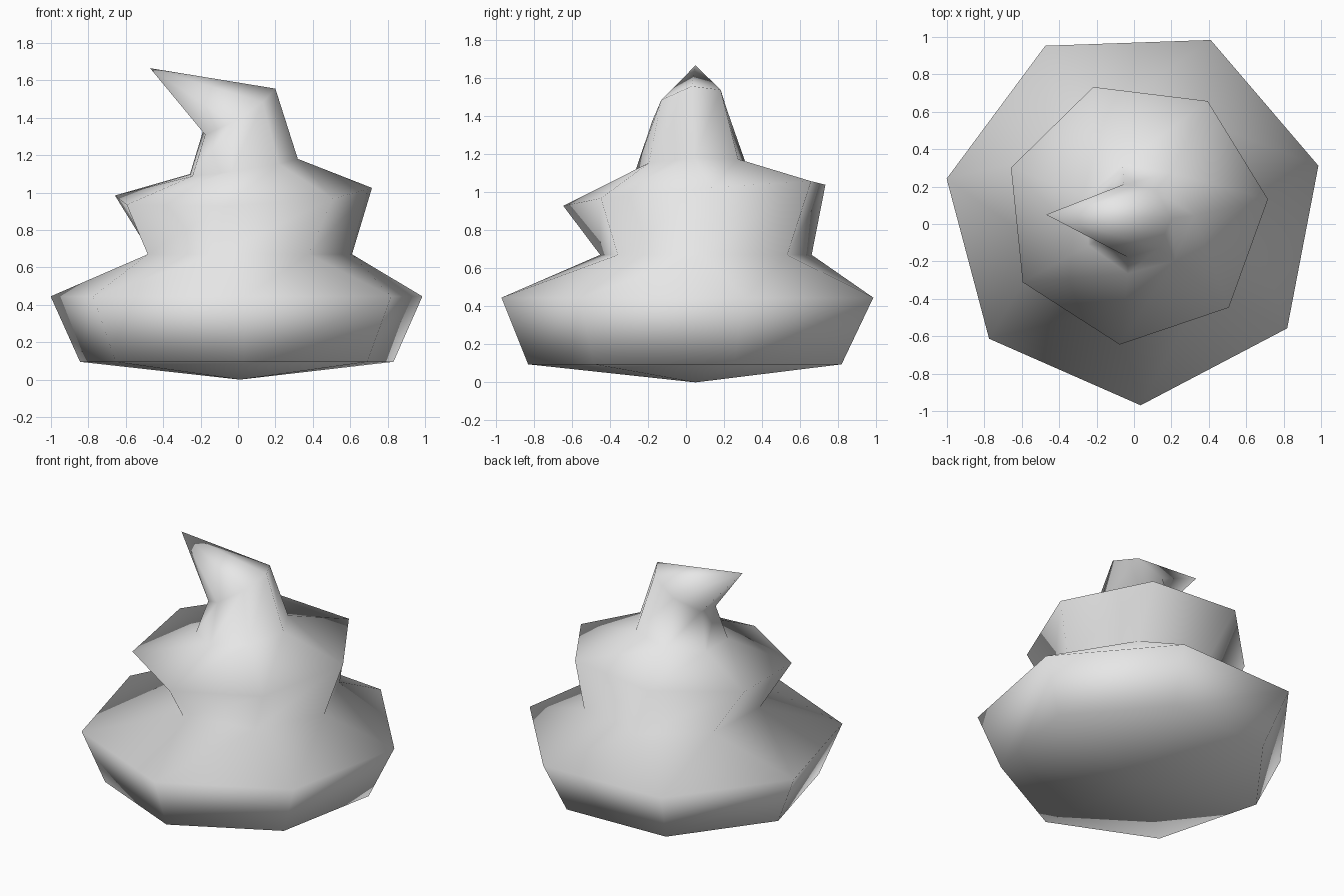
import bpy
import bmesh
from math import cos, sin, radians, tau

SIDES = 7

cube = bpy.data.objects.get("Cube")
if cube:
    bpy.data.objects.remove(cube, do_unlink=True)

grey = bpy.data.materials.new("plain_grey")
grey.use_nodes = True
grey.diffuse_color = (0.8, 0.8, 0.8, 1)
grey.node_tree.nodes["Principled BSDF"].inputs["Base Color"].default_value = (0.8, 0.8, 0.8, 1)


def ring(bm, centre, radius, start, tilt=(0, 0)):
    """Seven-sided loop of vertices; tilt raises z along x and y."""
    cx, cy, cz = centre
    verts = []
    for i in range(SIDES):
        a = radians(start) + tau * i / SIDES
        x, y = cx + radius * cos(a), cy + radius * sin(a)
        verts.append(bm.verts.new((x, y, cz + tilt[0] * x + tilt[1] * y)))
    return verts


def fan(bm, loop, point):
    """Close a loop with triangles to one point."""
    apex = bm.verts.new(point)
    for i in range(SIDES):
        bm.faces.new((loop[i], loop[(i + 1) % SIDES], apex))


bm = bmesh.new()

# Stacked coils, each a wide rim above a narrow waist
loops = [
    ring(bm, (0, 0.03, 0.095), 0.86, -88),                   # foot
    ring(bm, (0, 0.05, 0.445), 1.02, -88),                   # lower rim
    ring(bm, (0.04, 0.1, 0.67), 0.57, -105),                 # lower waist
    ring(bm, (0.01, 0.06, 0.985), 0.71, -97, (0.04, 0.085)),  # upper rim
    ring(bm, (0.02, 0.03, 1.13), 0.3, -100, (0.15, 0.05)),   # upper waist
    ring(bm, (0, 0.02, 1.43), 0.2, -100, (0.6, 0.2)),        # neck
]
for low, high in zip(loops, loops[1:]):
    for i in range(SIDES):
        j = (i + 1) % SIDES
        bm.faces.new((low[i], low[j], high[j], high[i]))

# Shallow pointed underside and the bent tip
fan(bm, loops[0], (0.01, 0.05, 0))
fan(bm, loops[-1], (-0.47, 0.05, 1.665))

bmesh.ops.recalc_face_normals(bm, faces=bm.faces[:])
for face in bm.faces:
    face.smooth = True

mesh = bpy.data.meshes.new("swirl_body")
bm.to_mesh(mesh)
bm.free()
mesh.materials.append(grey)
body = bpy.data.objects.new("swirl_body", mesh)
bpy.context.collection.objects.link(body)
